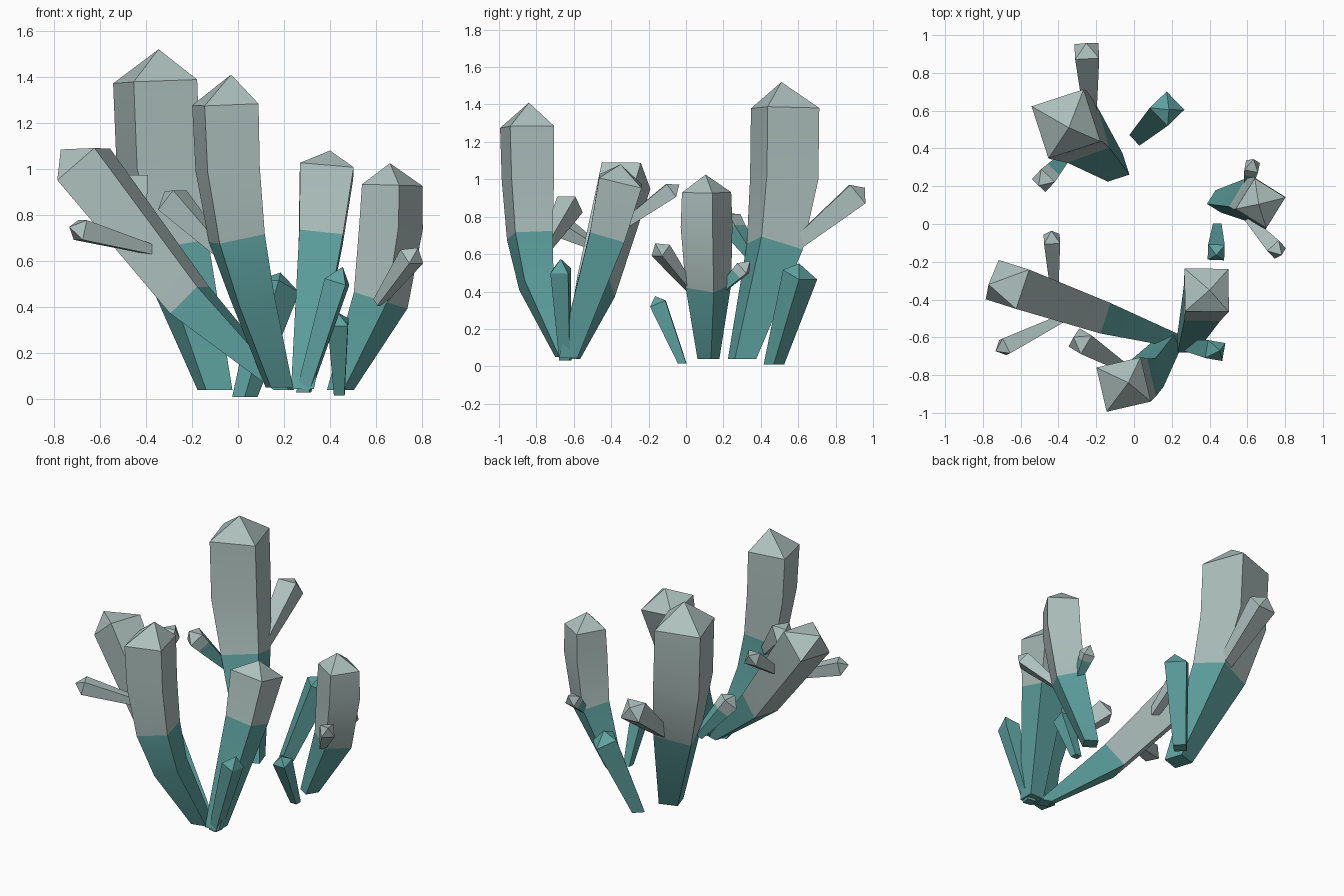
import bpy, bmesh, math
from mathutils import Vector

if "Cube" in bpy.data.objects:
    bpy.data.objects.remove(bpy.data.objects["Cube"])


def material(name, rgb):
    m = bpy.data.materials.new(name)
    m.diffuse_color = (*rgb, 1)
    m.use_nodes = True
    m.node_tree.nodes["Principled BSDF"].inputs["Base Color"].default_value = m.diffuse_color
    return m


TEAL = material("deep teal", (0.11, 0.36, 0.35))
GREY = material("pale grey green", (0.42, 0.53, 0.51))


def crystal(name, rings, apex, teal_bands, angle=None):
    """Square shaft through rings (x, y, z, corner radius), closed by a point.
    The lowest teal_bands bands are teal, the rest pale."""
    pts = [Vector(r[:3]) for r in rings]
    axis = pts[-1] - pts[0]
    if angle is None:
        angle = math.degrees(math.atan2(axis.y, axis.x)) + 45
    bm = bmesh.new()
    loops = []
    for i, (p, r) in enumerate(zip(pts, rings)):
        t = (pts[min(i + 1, len(pts) - 1)] - pts[max(i - 1, 0)]).normalized()
        if i == 0:
            t = Vector((0, 0, 1)) if p.z < 0.1 else t
        q = Vector((0, 0, 1)).rotation_difference(t)
        loop = []
        for k in range(4):
            a = math.radians(angle + 90 * k)
            loop.append(bm.verts.new(p + q @ Vector((math.cos(a), math.sin(a), 0)) * r[3]))
        loops.append(loop)
    base = bm.faces.new(loops[0][::-1])
    base.material_index = 0 if teal_bands else 1
    for i, (lo, hi) in enumerate(zip(loops, loops[1:])):
        for k in range(4):
            f = bm.faces.new((lo[k], lo[(k + 1) % 4], hi[(k + 1) % 4], hi[k]))
            f.material_index = 0 if i < teal_bands else 1
    tip = bm.verts.new(apex)
    for k in range(4):
        f = bm.faces.new((loops[-1][k], loops[-1][(k + 1) % 4], tip))
        f.material_index = 0 if teal_bands >= len(rings) else 1
    me = bpy.data.meshes.new(name)
    bm.to_mesh(me)
    bm.free()
    me.materials.append(TEAL)
    me.materials.append(GREY)
    ob = bpy.data.objects.new(name, me)
    bpy.context.collection.objects.link(ob)
    bpy.ops.object.select_all(action='DESELECT')
    ob.select_set(True)
    bpy.context.view_layer.objects.active = ob
    bpy.ops.object.shade_smooth_by_angle(angle=math.radians(30))


# Five large crystals, teal at the root and pale above the bend
crystal("tall_back_crystal",
        [(-0.10, 0.30, 0.04, 0.085), (-0.275, 0.475, 0.64, 0.17),
         (-0.345, 0.525, 1.0, 0.205), (-0.36, 0.53, 1.38, 0.205)],
        (-0.345, 0.51, 1.52), 1, 63)
crystal("tall_front_crystal",
        [(0.18, -0.64, 0.05, 0.07), (0.06, -0.80, 0.45, 0.115), (-0.005, -0.835, 0.70, 0.145),
         (-0.045, -0.845, 1.0, 0.165), (-0.055, -0.85, 1.28, 0.17)],
        (-0.03, -0.84, 1.41), 2, 58)
crystal("leaning_crystal",
        [(0.20, -0.61, 0.04, 0.05), (-0.21, -0.48, 0.43, 0.12), (-0.67, -0.32, 1.02, 0.155)],
        (-0.77, -0.32, 1.085), 1, 27)
crystal("middle_front_crystal",
        [(0.28, -0.63, 0.045, 0.07), (0.36, -0.42, 0.70, 0.135), (0.385, -0.35, 0.99, 0.165)],
        (0.40, -0.35, 1.08), 1, 45)
crystal("right_crystal",
        [(0.445, 0.12, 0.04, 0.06), (0.62, 0.12, 0.43, 0.125),
         (0.665, 0.11, 0.75, 0.142), (0.67, 0.11, 0.93, 0.135)],
        (0.66, 0.105, 1.025), 1, 13)

# Small all-teal crystals: base, base radius, shoulder, shoulder radius, apex
for name, b, rb, s, rs, a in [
    ("small_back_crystal", (0.03, 0.47, 0.01), 0.055, (0.175, 0.61, 0.49), 0.095, (0.185, 0.605, 0.55)),
    ("small_middle_crystal", (0.44, -0.02, 0.015), 0.032, (0.435, -0.15, 0.335), 0.062, (0.435, -0.165, 0.375)),
    ("small_front_crystal", (0.285, -0.645, 0.03), 0.04, (0.43, -0.67, 0.51), 0.068, (0.455, -0.67, 0.575)),
]:
    crystal(name, [(*b, rb), (*s, rs)], a, 2)

# Shoots growing from the large crystals: root, tip, end radius, teal bands
for name, b, s, rs, teal in [
    ("back_shoot", (-0.23, 0.55, 0.62), (-0.25, 0.915, 0.92), 0.09, 0),
    ("left_shoot", (-0.35, 0.37, 0.57), (-0.48, 0.23, 0.78), 0.07, 1),
    ("leaning_upper_shoot", (-0.42, -0.37, 0.73), (-0.435, -0.08, 0.94), 0.06, 0),
    ("leaning_lower_shoot", (-0.36, -0.49, 0.645), (-0.685, -0.65, 0.735), 0.062, 0),
    ("front_shoot", (-0.07, -0.75, 0.64), (-0.285, -0.62, 0.865), 0.08, 0),
    ("right_front_shoot", (0.61, 0.02, 0.42), (0.755, -0.135, 0.62), 0.058, 0),
    ("right_back_shoot", (0.60, 0.18, 0.40), (0.625, 0.305, 0.525), 0.052, 1),
]:
    b, s = Vector(b), Vector(s)
    m = b.lerp(s, 0.75)
    tip = s + (s - b).normalized() * 0.055
    crystal(name, [(*b, rs * 0.45), (*m, rs * 0.87), (*s, rs)], tip, teal)
